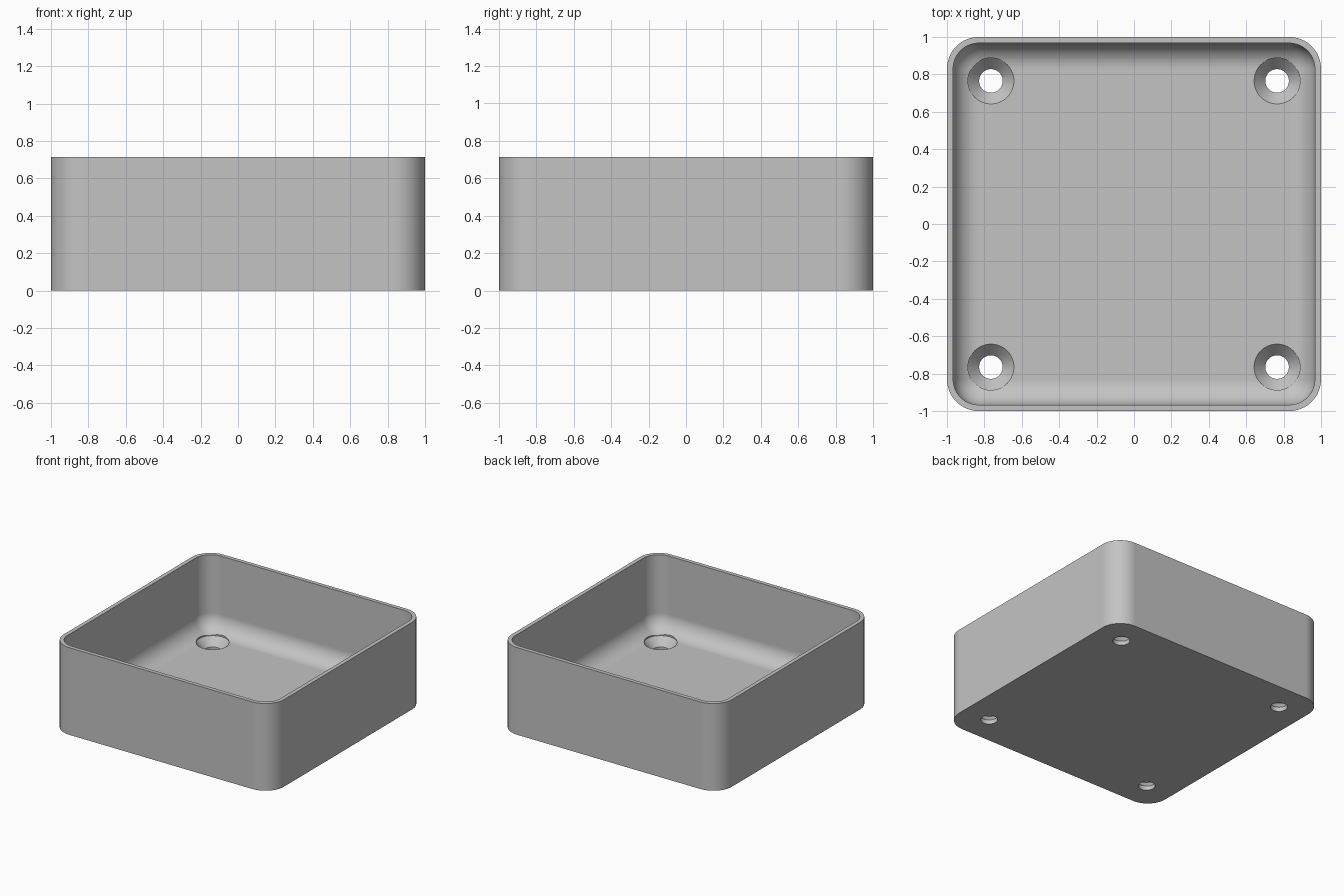
import bpy
import bmesh
from math import cos, sin, pi

HEIGHT, CORNER, WALL, FLOOR = 0.715, 0.17, 0.033, 0.10
FILLET = CORNER - WALL          # floor fillet matches the inner corner radius
HOLE, SINK, NECK = 0.063, 0.123, 0.035
HOLE_POS = 0.765
CORNER_STEPS, FILLET_STEPS = 16, 12

old = bpy.data.objects.get("Cube")
if old:
    bpy.data.objects.remove(old, do_unlink=True)

grey = bpy.data.materials.new("light grey plastic")
grey.use_nodes = True
colour = (0.55, 0.55, 0.55, 1)
grey.diffuse_color = colour
grey.node_tree.nodes["Principled BSDF"].inputs["Base Color"].default_value = colour


def rounded_square(inset):
    """Outline of the box, moved inward by inset."""
    radius = max(CORNER - inset, 0.002)
    centre = 1 - inset - radius
    points = []
    for quarter in range(4):
        mid = (quarter + 0.5) * pi / 2
        sx = 1 if cos(mid) > 0 else -1
        sy = 1 if sin(mid) > 0 else -1
        for i in range(CORNER_STEPS + 1):
            a = (quarter + i / CORNER_STEPS) * pi / 2
            points.append((sx * centre + radius * cos(a), sy * centre + radius * sin(a)))
    return points


def circle(radius, x, y, sides=48):
    return [(x + radius * cos(2 * pi * i / sides), y + radius * sin(2 * pi * i / sides))
            for i in range(sides)]


def loft(name, sections):
    """Closed solid through a list of (outline, height)."""
    bm = bmesh.new()
    rings = [[bm.verts.new((x, y, z)) for x, y in outline] for outline, z in sections]
    for low, high in zip(rings, rings[1:]):
        n = len(low)
        for i in range(n):
            j = (i + 1) % n
            bm.faces.new((low[i], low[j], high[j], high[i]))
    bm.faces.new(rings[0][::-1])
    bm.faces.new(rings[-1])
    bmesh.ops.recalc_face_normals(bm, faces=bm.faces)
    mesh = bpy.data.meshes.new(name)
    bm.to_mesh(mesh)
    bm.free()
    mesh.materials.append(grey)
    obj = bpy.data.objects.new(name, mesh)
    bpy.context.collection.objects.link(obj)
    return obj


# Tray: up the outer wall, over the rim, down the inner wall and round the fillet
sections = [(rounded_square(0), 0), (rounded_square(0), HEIGHT), (rounded_square(WALL), HEIGHT)]
for i in range(FILLET_STEPS + 1):
    a = i / FILLET_STEPS * pi / 2
    sections.append((rounded_square(WALL + FILLET * (1 - cos(a))),
                     FLOOR + FILLET * (1 - sin(a))))
tray = loft("tray", sections)

# Countersunk screw holes in the four floor corners
cutters = []
for sx in (-1, 1):
    for sy in (-1, 1):
        x, y = sx * HOLE_POS, sy * HOLE_POS
        cutter = loft("screw_hole_cutter", [
            (circle(HOLE, x, y), -0.1), (circle(HOLE, x, y), NECK),
            (circle(SINK, x, y), FLOOR), (circle(SINK, x, y), FLOOR + 0.2)])
        cutter.hide_render = True
        cutters.append(cutter)

bpy.ops.object.select_all(action='DESELECT')
tray.select_set(True)
bpy.context.view_layer.objects.active = tray
for cutter in cutters:
    cut = tray.modifiers.new("screw hole", 'BOOLEAN')
    cut.operation = 'DIFFERENCE'
    cut.solver = 'EXACT'
    cut.object = cutter
    bpy.ops.object.modifier_apply(modifier=cut.name)
for cutter in cutters:
    bpy.data.objects.remove(cutter, do_unlink=True)

# Smooth curves, sharp rims, flat floor
bpy.ops.object.shade_smooth_by_angle(angle=pi / 6)
weighted = tray.modifiers.new("flat floor shading", 'WEIGHTED_NORMAL')
weighted.keep_sharp = True
